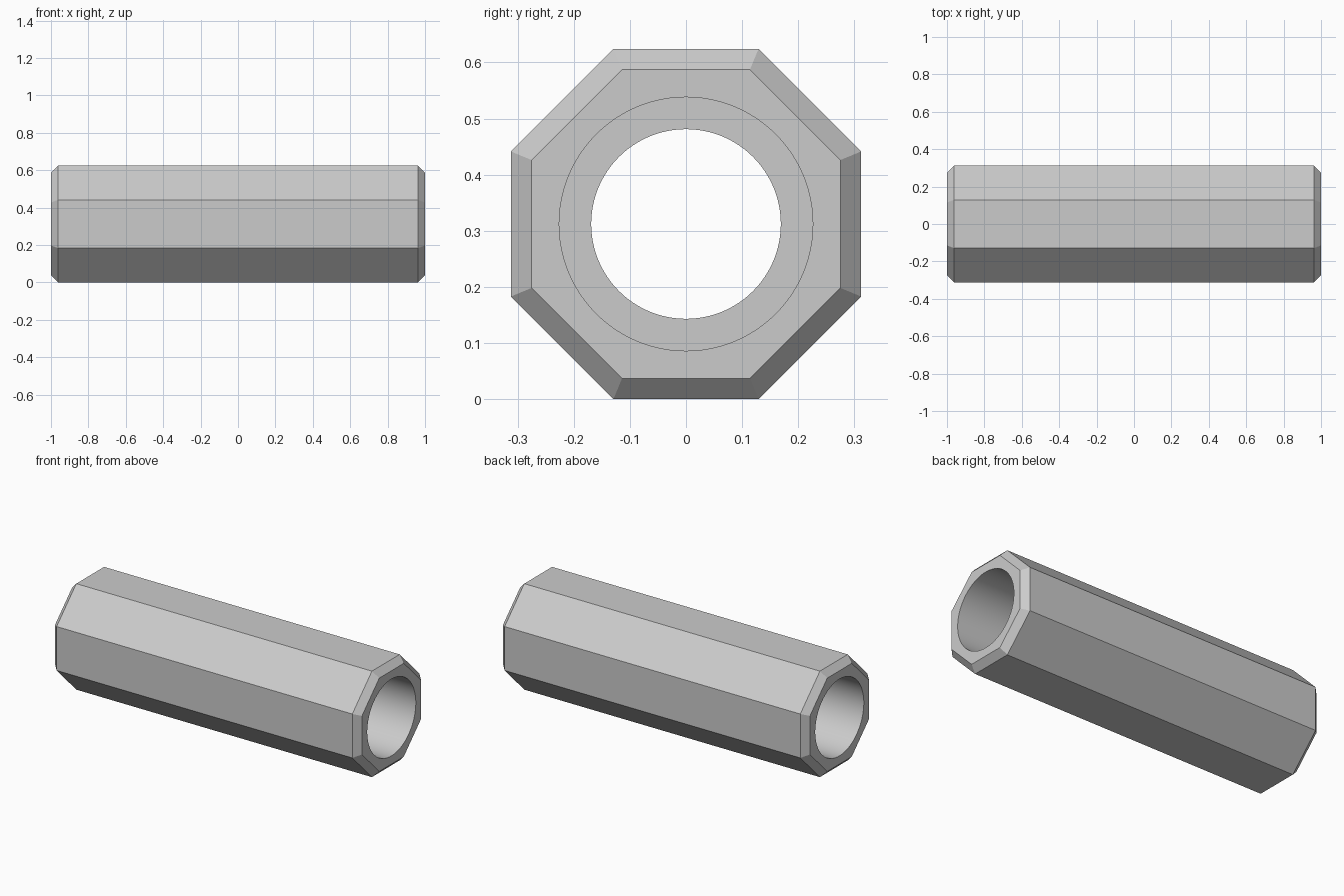
import bpy
import bmesh
from math import cos, sin, tan, radians, tau

APOTHEM = 0.312      # half the width across the flats
CHAMFER = 0.037      # end chamfer
BORE = 0.226         # wide bore at both ends
THROAT = 0.169       # narrow bore in the middle
THROAT_END = 0.4     # half length of the narrow bore

cube = bpy.data.objects.get("Cube")
if cube:
    bpy.data.objects.remove(cube, do_unlink=True)

grey = bpy.data.materials.new("light_grey")
grey.use_nodes = True
colour = (0.6, 0.6, 0.6, 1)
grey.diffuse_color = colour
grey.node_tree.nodes["Principled BSDF"].inputs["Base Color"].default_value = colour


def prism(name, sections, sides, turn=0.0):
    """Closed solid along x from (x, radius) sections."""
    bm = bmesh.new()
    rings = []
    for x, r in sections:
        angles = [tau * i / sides + turn for i in range(sides)]
        rings.append([bm.verts.new((x, r * cos(a), APOTHEM + r * sin(a))) for a in angles])
    for a, b in zip(rings, rings[1:]):
        for i in range(sides):
            j = (i + 1) % sides
            bm.faces.new((a[i], a[j], b[j], b[i]))
    bm.faces.new(rings[0])
    bm.faces.new(rings[-1])
    bmesh.ops.recalc_face_normals(bm, faces=bm.faces)
    mesh = bpy.data.meshes.new(name)
    bm.to_mesh(mesh)
    bm.free()
    mesh.materials.append(grey)
    obj = bpy.data.objects.new(name, mesh)
    bpy.context.collection.objects.link(obj)
    return obj


# Octagonal body with chamfered ends
corner = 1 / cos(radians(22.5))
wide, narrow = APOTHEM * corner, (APOTHEM - CHAMFER) * corner
body = prism("octagonal_sleeve",
             [(-1, narrow), (CHAMFER - 1, wide), (1 - CHAMFER, wide), (1, narrow)],
             8, radians(22.5))

# Stepped bore, wide at both ends
cutter = prism("bore_cutter",
               [(-1.1, BORE), (-THROAT_END, BORE), (-THROAT_END, THROAT),
                (THROAT_END, THROAT), (THROAT_END, BORE), (1.1, BORE)], 96)
cutter.hide_render = True

cut = body.modifiers.new("bore", "BOOLEAN")
cut.operation = "DIFFERENCE"
cut.solver = "EXACT"
cut.object = cutter

bpy.ops.object.select_all(action="DESELECT")
body.select_set(True)
bpy.context.view_layer.objects.active = body
bpy.ops.object.modifier_apply(modifier=cut.name)
bpy.data.objects.remove(cutter, do_unlink=True)

# Smooth the round bore, keep the flats crisp
bpy.ops.object.shade_smooth_by_angle(angle=radians(20))
